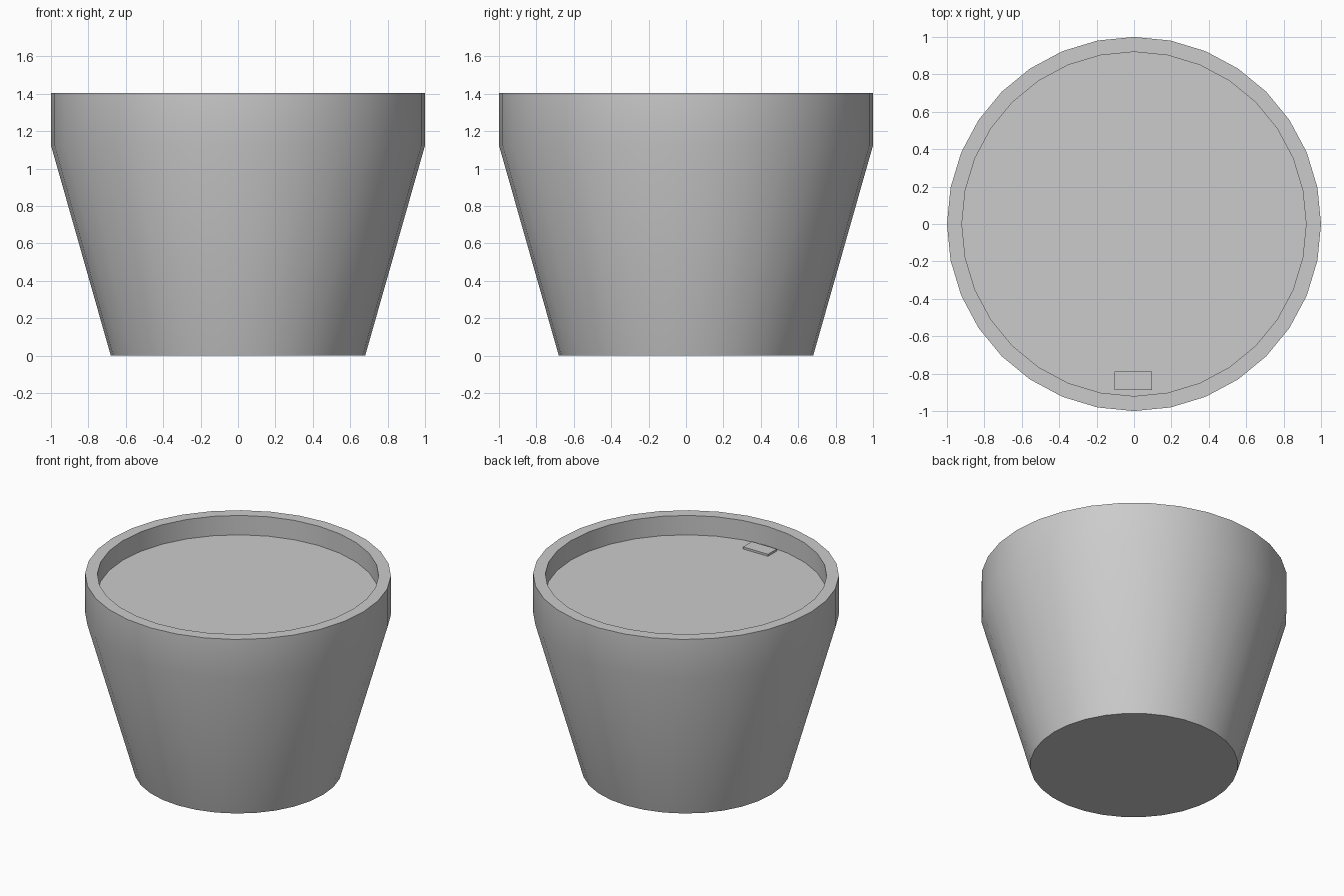
import bpy, bmesh
from math import cos, sin, tau, radians

cube = bpy.data.objects.get("Cube")
if cube:
    bpy.data.objects.remove(cube, do_unlink=True)

SEGMENTS = 32
TOP, SHOULDER, FLOOR = 1.405, 1.125, 1.265

grey = bpy.data.materials.new("plain grey")
grey.use_nodes = True
grey.diffuse_color = (0.6, 0.6, 0.6, 1)
grey.node_tree.nodes["Principled BSDF"].inputs["Base Color"].default_value = (0.6, 0.6, 0.6, 1)


def add_object(name, bm):
    bmesh.ops.recalc_face_normals(bm, faces=bm.faces)
    mesh = bpy.data.meshes.new(name)
    bm.to_mesh(mesh)
    bm.free()
    mesh.materials.append(grey)
    obj = bpy.data.objects.new(name, mesh)
    bpy.context.collection.objects.link(obj)
    return obj


# Pot: tapered body, upright rim band and recessed floor, from one profile
profile = [(0.68, 0), (1, SHOULDER), (1, TOP), (0.92, TOP), (0.92, FLOOR)]
bm = bmesh.new()
rings = [[bm.verts.new((r * cos(tau * i / SEGMENTS), r * sin(tau * i / SEGMENTS), z))
          for i in range(SEGMENTS)] for r, z in profile]
for low, high in zip(rings, rings[1:]):
    for i in range(SEGMENTS):
        j = (i + 1) % SEGMENTS
        bm.faces.new((low[i], low[j], high[j], high[i]))
bm.faces.new(rings[0])
bm.faces.new(rings[-1])
pot = add_object("pot", bm)
bpy.ops.object.select_all(action="DESELECT")
pot.select_set(True)
bpy.context.view_layer.objects.active = pot
bpy.ops.object.shade_smooth_by_angle(angle=radians(30))

# Small flat tab lying on the floor near the front rim
THICK = 0.015
bm = bmesh.new()
bmesh.ops.create_cube(bm, size=1)
bmesh.ops.scale(bm, vec=(0.2, 0.1, THICK), verts=bm.verts)
bmesh.ops.translate(bm, vec=(-0.003, -0.838, FLOOR + THICK / 2), verts=bm.verts)
add_object("floor_tab", bm)
